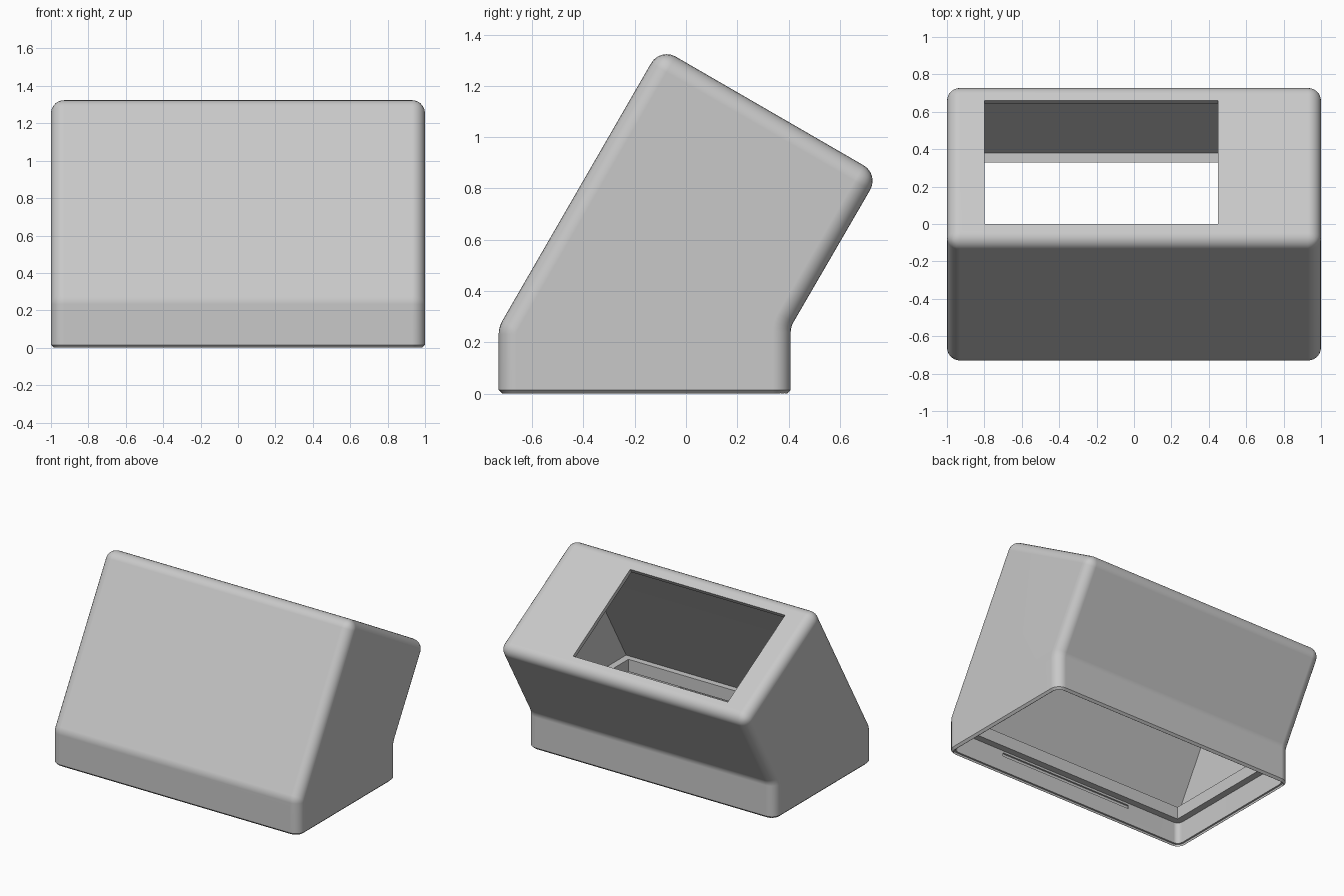
import bpy, bmesh, math
from mathutils import Vector

cube = bpy.data.objects.get("Cube")
if cube:
    bpy.data.objects.remove(cube, do_unlink=True)

grey = bpy.data.materials.new("light_grey")
grey.use_nodes = True
colour = (0.58, 0.58, 0.58, 1)
grey.diffuse_color = colour
grey.node_tree.nodes["Principled BSDF"].inputs["Base Color"].default_value = colour


def arc_bend(before, corner, after, radius, steps=4):
    """Points of a fillet replacing one corner of a profile."""
    p, c, n = Vector(before), Vector(corner), Vector(after)
    u, v = (p - c).normalized(), (n - c).normalized()
    half = u.angle(v) / 2
    middle = c + (u + v).normalized() * radius / math.sin(half)
    a = c + u * radius / math.tan(half) - middle
    b = c + v * radius / math.tan(half) - middle
    return [tuple(middle + a.lerp(b, i / steps).normalized() * radius)
            for i in range(steps + 1)]


def prism(name, profile, x0, x1, radius=0, segments=3, pick=None, chamfer=0):
    """Extrude a y-z profile along x, round picked edges, chamfer the foot."""
    bm = bmesh.new()
    face = bm.faces.new([bm.verts.new((x0, y, z)) for y, z in profile])
    out = bmesh.ops.extrude_face_region(bm, geom=[face])
    moved = [g for g in out["geom"] if isinstance(g, bmesh.types.BMVert)]
    bmesh.ops.translate(bm, verts=moved, vec=(x1 - x0, 0, 0))
    bmesh.ops.recalc_face_normals(bm, faces=bm.faces[:])
    if radius:
        bmesh.ops.bevel(bm, geom=[e for e in bm.edges if pick(e)], offset=radius,
                        offset_type='OFFSET', segments=segments, profile=0.5,
                        affect='EDGES', clamp_overlap=False)
    if chamfer:
        foot = [e for e in bm.edges if all(abs(v.co.z) < 1e-4 for v in e.verts)]
        bmesh.ops.bevel(bm, geom=foot, offset=chamfer, segments=1, affect='EDGES')
    bmesh.ops.recalc_face_normals(bm, faces=bm.faces[:])
    mesh = bpy.data.meshes.new(name)
    bm.to_mesh(mesh)
    bm.free()
    mesh.materials.append(grey)
    ob = bpy.data.objects.new(name, mesh)
    bpy.context.collection.objects.link(ob)
    return ob


def rect(y0, y1, z0, z1):
    return [(y0, z0), (y1, z0), (y1, z1), (y0, z1)]


def upright(e):
    d = e.verts[0].co - e.verts[1].co
    return abs(d.z) > 0.99 * d.length


def outer_edge(e):
    on_foot = all(v.co.z < 1e-4 for v in e.verts)
    return not on_foot and e.calc_face_angle(0) > math.radians(40)


# Outer body: upright foot with a leaning upper part
front_foot, front_bend, apex = (-0.73, 0), (-0.73, 0.26), (-0.101, 1.349)
back_top, back_bend, back_foot = (0.753, 0.855), (0.408, 0.26), (0.408, 0)
profile = [front_foot, *arc_bend(front_foot, front_bend, apex, 0.1), apex, back_top,
           *arc_bend(back_top, back_bend, back_foot, 0.08), back_foot]
housing = prism("housing", profile, -1, 1, 0.07, 6, outer_edge, 0.015)

# Hollow upper chamber, following the outer walls
chamber = [(-0.695, 0.26), (-0.09, 1.307), (0.712, 0.844), (0.38, 0.268), (0.38, 0.26)]
cutters = [prism("chamber_cutter", chamber, -0.97, 0.97, 0.02, 3,
                 lambda e: all(v.co.z > 0.5 for v in e.verts))]

# Off-centre window through the sloping top
normal = Vector((0.5, 0.866)) * 0.09
low, high = Vector((0.66, 0.909)), Vector((0, 1.29))
window = [low - normal, low + normal, high + normal, high - normal]
cutters.append(prism("window_cutter", window, -0.8, 0.45))

# Opening inside the flange, lower recess, rim step and side grooves
cutters += [
    prism("flange_cutter", rect(-0.65, 0.33, 0.1, 0.3), -0.92, 0.92),
    prism("recess_cutter", rect(-0.7, 0.38, -0.1, 0.17), -0.97, 0.97, 0.04, 3, upright),
    prism("rim_cutter", rect(-0.713, 0.392, -0.1, 0.015), -0.983, 0.983, 0.045, 3, upright),
    prism("groove_cutter", rect(-0.712, 0.391, 0.13, 0.155), -0.54, 0.54),
]

bpy.context.view_layer.objects.active = housing
for cutter in cutters:
    cutter.hide_render = True
    mod = housing.modifiers.new("cut", 'BOOLEAN')
    mod.operation, mod.solver, mod.object = 'DIFFERENCE', 'EXACT', cutter
    bpy.ops.object.modifier_apply(modifier=mod.name)
    bpy.data.objects.remove(cutter, do_unlink=True)

# Smooth rounded edges, flat large faces
bpy.ops.object.select_all(action='DESELECT')
housing.select_set(True)
bpy.ops.object.shade_smooth_by_angle(angle=math.radians(30))
weighted = housing.modifiers.new("even_shading", 'WEIGHTED_NORMAL')
weighted.keep_sharp = True
